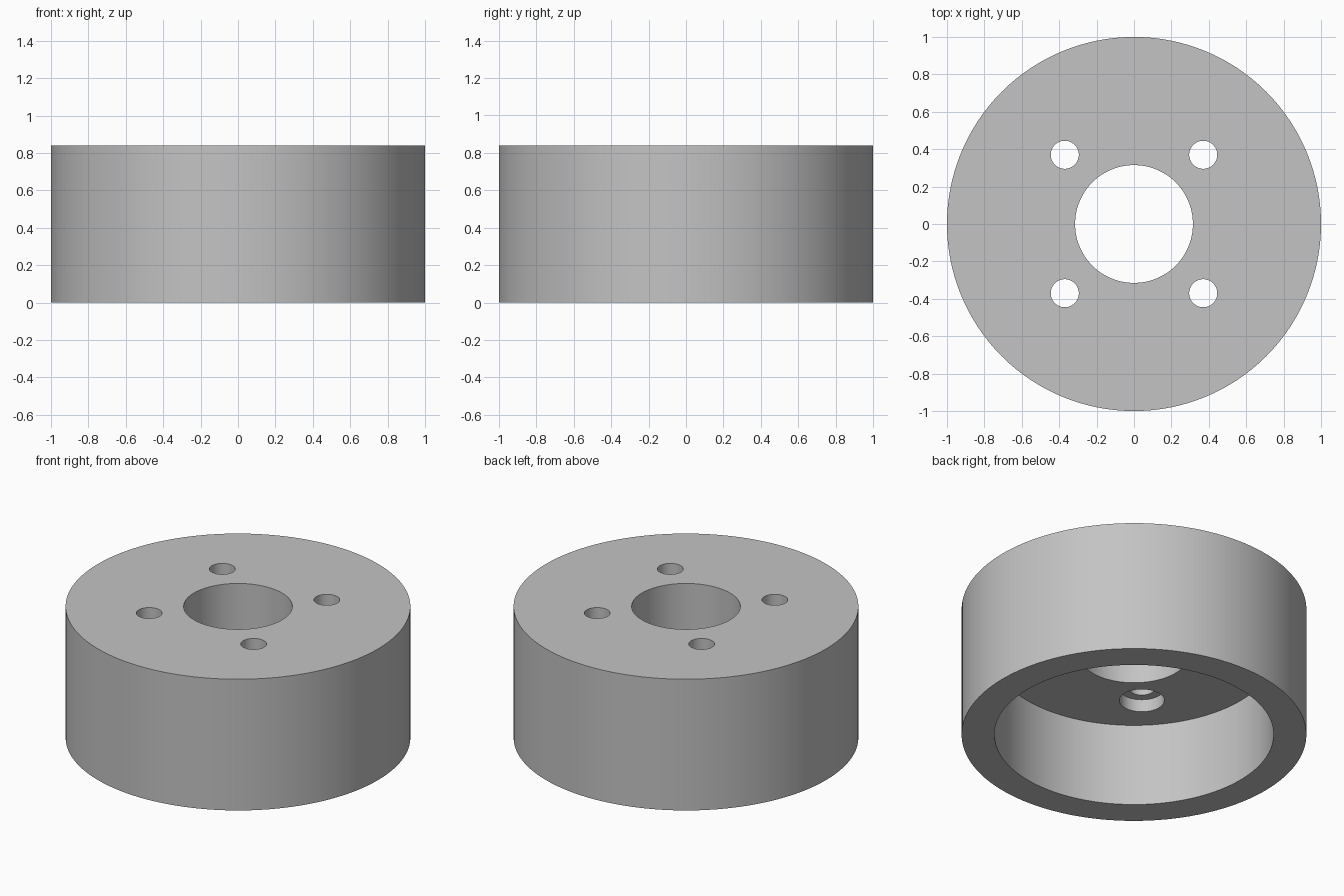
import bpy

# Remove the default cube only
cube = bpy.data.objects.get("Cube")
if cube:
    bpy.data.objects.remove(cube, do_unlink=True)

HEIGHT = 0.84        # full height of the hub
CAVITY_TOP = 0.53    # underside of the top plate
SEAT_TOP = 0.61      # ledge inside each bolt hole
BOLT = 0.37          # bolt hole offset in x and y

grey = bpy.data.materials.new("plain grey")
grey.use_nodes = True
COLOUR = (0.55, 0.55, 0.55, 1)
grey.diffuse_color = COLOUR
grey.node_tree.nodes["Principled BSDF"].inputs["Base Color"].default_value = COLOUR


def cylinder(name, radius, bottom, top, x=0, y=0, sides=128):
    bpy.ops.mesh.primitive_cylinder_add(
        vertices=sides, radius=radius, depth=top - bottom,
        location=(x, y, (bottom + top) / 2))
    obj = bpy.context.object
    obj.name = name
    obj.data.materials.append(grey)
    return obj


def cut(body, cutter):
    mod = body.modifiers.new("cut", "BOOLEAN")
    mod.operation = "DIFFERENCE"
    mod.solver = "EXACT"
    mod.object = cutter
    bpy.context.view_layer.objects.active = body
    bpy.ops.object.modifier_apply(modifier=mod.name)
    bpy.data.objects.remove(cutter, do_unlink=True)


# Solid drum, hollowed from below, with a centre bore
hub = cylinder("hub", 1, 0, HEIGHT)
cut(hub, cylinder("cavity_cutter", 0.81, -0.1, CAVITY_TOP))
cut(hub, cylinder("bore_cutter", 0.315, 0.3, 1))

# Four stepped bolt holes, wider on the underside
for sx in (-1, 1):
    for sy in (-1, 1):
        x, y = sx * BOLT, sy * BOLT
        cut(hub, cylinder("seat_cutter", 0.13, 0.4, SEAT_TOP, x, y, 64))
        cut(hub, cylinder("bolt_cutter", 0.075, 0.4, 1, x, y, 64))

# Smooth walls with crisp rims
bpy.ops.object.select_all(action="DESELECT")
hub.select_set(True)
bpy.context.view_layer.objects.active = hub
bpy.ops.object.shade_smooth_by_angle(angle=0.6)
